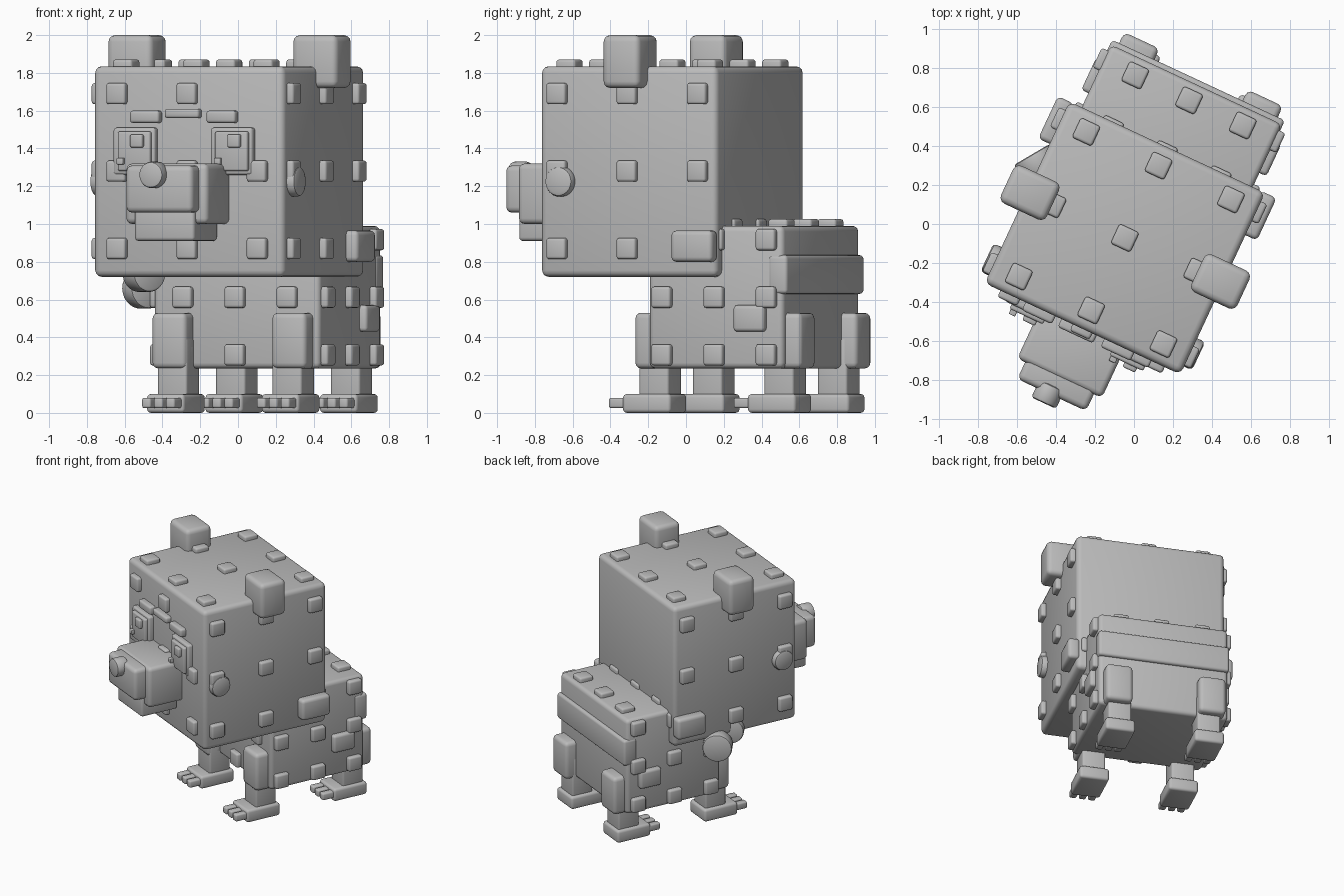
import bpy
import bmesh
import math
from mathutils import Matrix, Vector

if "Cube" in bpy.data.objects:
    bpy.data.objects.remove(bpy.data.objects["Cube"], do_unlink=True)

grey = bpy.data.materials.new("plain grey")
grey.use_nodes = True
grey.diffuse_color = (0.5, 0.5, 0.5, 1)
grey.node_tree.nodes["Principled BSDF"].inputs["Base Color"].default_value = (0.5, 0.5, 0.5, 1)

# The whole animal is turned on the spot
FRAME = Matrix.Rotation(math.radians(-25), 4, "Z") @ Matrix.Translation((-0.012, 0, 0))


def finish(name, bm, place):
    mesh = bpy.data.meshes.new(name)
    bm.to_mesh(mesh)
    bm.free()
    for poly in mesh.polygons:
        poly.use_smooth = True
    mesh.set_sharp_from_angle(angle=math.radians(40))
    mesh.materials.append(grey)
    obj = bpy.data.objects.new(name, mesh)
    obj.matrix_world = FRAME @ place
    bpy.context.collection.objects.link(obj)
    return obj


def box(name, x, y, z, bevel=0.02):
    """Rounded box from (low, high) ranges."""
    spans = (x, y, z)
    size = [hi - lo for lo, hi in spans]
    centre = Vector([(hi + lo) / 2 for lo, hi in spans])
    bm = bmesh.new()
    bmesh.ops.create_cube(bm, size=1)
    bmesh.ops.scale(bm, vec=size, verts=bm.verts)
    bmesh.ops.bevel(bm, geom=bm.edges[:], offset=min(bevel, min(size) * 0.4),
                    segments=3, profile=0.5, affect="EDGES")
    return finish(name, bm, Matrix.Translation(centre))


def around(c, half):
    return (c - half, c + half)


def disc(name, centre, axis, radius, depth, bevel=0.015):
    bm = bmesh.new()
    bmesh.ops.create_cone(bm, cap_ends=True, segments=32, radius1=radius,
                          radius2=radius, depth=depth)
    rims = [e for e in bm.edges if abs(e.verts[0].co.z - e.verts[1].co.z) < 1e-5]
    bmesh.ops.bevel(bm, geom=rims, offset=bevel, segments=2, profile=0.5, affect="EDGES")
    turn = Vector(axis).to_track_quat("Z", "Y").to_matrix().to_4x4()
    return finish(name, bm, Matrix.Translation(centre) @ turn)


def stud(name, centre, axis):
    """Square tuft plate lying on a face whose normal is the given axis."""
    half = [0.056] * 3
    half[axis] = 0.036
    box(name, *[around(c, h) for c, h in zip(centre, half)], bevel=0.015)


STEPS = (-1, 0, 1)

# Head and body blocks
box("head", (-0.555, 0.555), (-0.6, 0.43), (0.72, 1.835), 0.035)
box("body", (-0.485, 0.485), (0, 0.785), (0.235, 0.99), 0.03)
box("rump_band", (-0.49, 0.49), (0.7, 0.81), (0.63, 0.835), 0.02)

# Tufts in three by three grids
for i in STEPS:
    for j in STEPS:
        a, b = 0.41 * i, 0.41 * j
        stud("head_top_tuft", (a, b - 0.085, 1.835), 2)
        if (i, j) != (1, 1):
            stud("head_front_tuft", (a, -0.6, 1.28 + b), 1)
        c, d = 0.305 * i, 0.305 * j
        stud("body_front_tuft", (c, 0, 0.612 + d), 1)
        stud("body_top_tuft", (c, 0.39 + d, 0.99), 2)
        for side in (-1, 1):
            stud("head_side_tuft", (side * 0.555, a - 0.085, 1.28 + b), 0)
            stud("body_side_tuft", (side * 0.485, 0.39 + c, 0.612 + d), 0)

# Snout, jaw and nose
box("snout", (-0.24, 0.24), (-0.88, -0.55), (1.0, 1.32), 0.03)
box("snout_tip", (-0.195, 0.195), (-0.975, -0.8), (1.06, 1.31), 0.03)
box("jaw", (-0.175, 0.175), (-0.905, -0.6), (0.91, 1.1), 0.02)
disc("nose", (-0.02, -0.98, 1.26), (0, -1, 0), 0.07, 0.1)

# Eyes and brows
for s in (-1, 1):
    x = 0.284 * s - 0.015
    box("eye_frame", around(x, 0.122), (-0.64, -0.58), (1.26, 1.51), 0.015)
    box("eye_panel", around(x + 0.01, 0.095), (-0.665, -0.6), (1.28, 1.49), 0.012)
    box("eye_shine", around(x + 0.035, 0.036), (-0.69, -0.64), (1.405, 1.475), 0.01)
    box("eye_glint", around(x - 0.06, 0.018), (-0.69, -0.64), (1.315, 1.35), 0.005)
    box("brow", around(0.223 * s - 0.015, 0.085), (-0.645, -0.58), (1.535, 1.6), 0.015)
box("forehead_crease", around(-0.02, 0.1), (-0.645, -0.58), (1.56, 1.61), 0.015)

for s in (-1, 1):
    # Ears, cheeks and side patches
    box("ear", around(0.54 * s, 0.13), around(-0.08, 0.107), (1.72, 2.0), 0.035)
    disc("cheek", (0.555 * s, -0.475, 1.225), (s, 0, 0), 0.08, 0.09, 0.02)
    box("neck_patch", around(0.575 * s, 0.045), around(0.31, 0.12), (0.8, 0.965), 0.025)
    box("flank_patch", around(0.49 * s, 0.035), around(0.6, 0.09), (0.43, 0.57), 0.02)

    # Legs with shoulder and thigh pads, feet and toes
    for part, y, pad in (("front", 0.0, -0.005), ("hind", 0.73, 0.775)):
        x = 0.335 * s
        box(part + "_leg", around(x, 0.086), around(y, 0.086), (0.05, 0.4), 0.015)
        box(part + "_leg_pad", around(0.35 * s, 0.1), around(pad, 0.097), (0.235, 0.53), 0.03)
        box(part + "_foot", around(x, 0.11), around(y - 0.033, 0.14), (0, 0.1), 0.02)
        for k in STEPS:
            box(part + "_toe", around(x + 0.07 * k, 0.026),
                (y - 0.26, y - 0.1), (0.025, 0.08), 0.012)

# Round tail pieces on the right flank
disc("tail_tip", (-0.57, 0.07, 0.66), (-0.8, 0.55, 0), 0.108, 0.11)
disc("tail_base", (-0.5, -0.08, 0.74), (-0.8, 0.55, 0), 0.1, 0.13)
